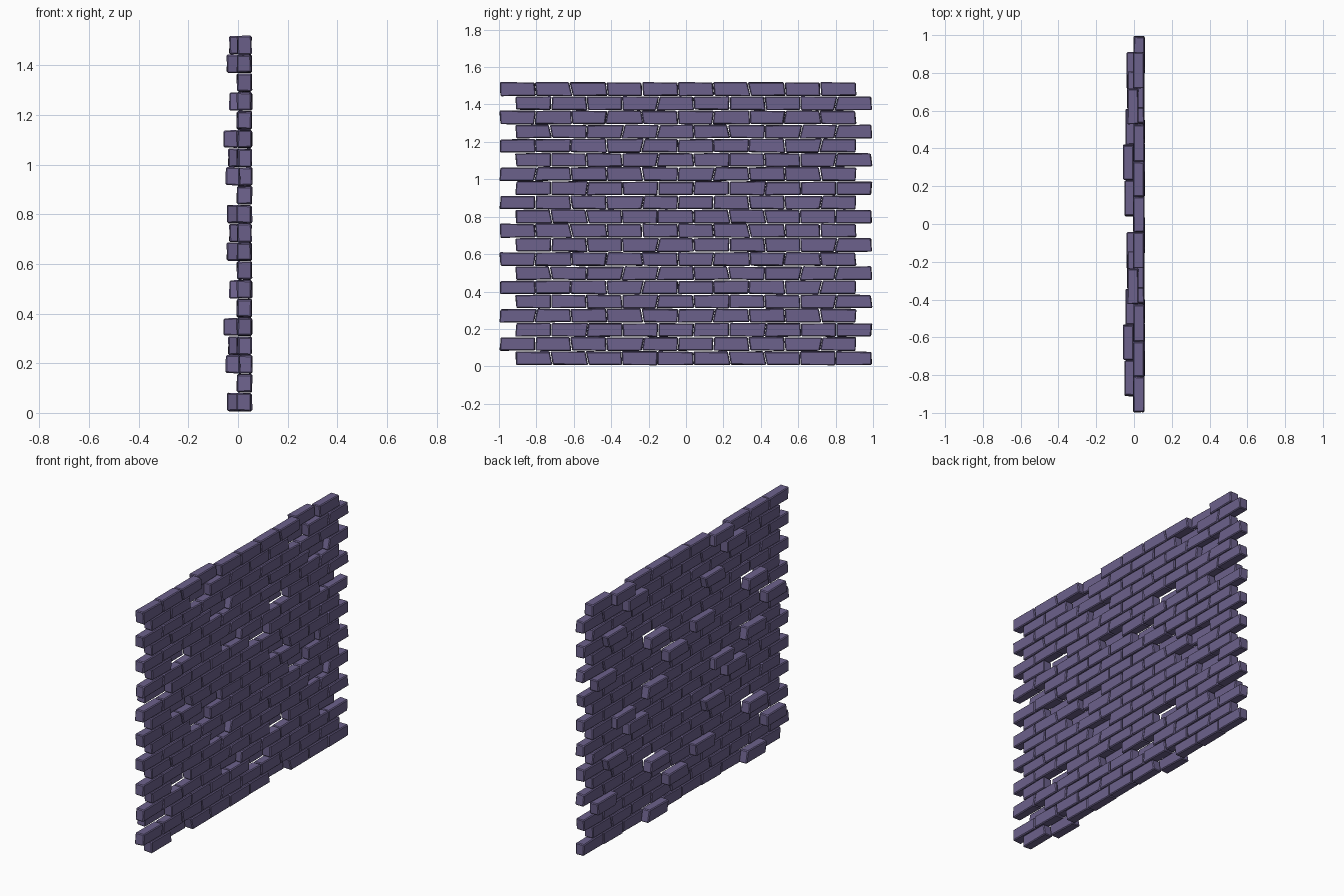
import bpy, bmesh, random
from mathutils import Vector

if "Cube" in bpy.data.objects:
    bpy.data.objects.remove(bpy.data.objects["Cube"])

random.seed(7)
PITCH_Y, PITCH_Z = 0.1905, 0.0757     # brick spacing along and up the wall
COLS, ROWS = 5, 10                    # one repeating tile of bricks
DEPTH = 0.058
# bricks pushed out of the back face: (row, column) -> back x
PUSHED = {(0, 1): -0.045, (2, 0): -0.05, (3, 4): -0.04, (4, 1): -0.059,
          (6, 3): -0.036, (8, 2): -0.046, (9, 3): -0.035}


def jit(a):
    return random.uniform(-a, a)


def add_brick(bm, x0, y_left, y_right, z0, z1):
    """Slightly crooked six-sided block; y_left / y_right are (bottom, top) pairs."""
    part = bmesh.new()
    bmesh.ops.create_cube(part, size=1)
    for v in part.verts:
        sx, sy, sz = (c > 0 for c in v.co)
        y = (y_right if sy else y_left)[sz]
        v.co = Vector((x0 + DEPTH * sx + jit(0.002),
                       y + jit(0.002),
                       (z1 if sz else z0) + jit(0.0025)))
    bmesh.ops.bevel(part, geom=part.edges[:], offset=0.005, segments=1,
                    affect='EDGES', profile=0.5)
    tmp = bpy.data.meshes.new("tmp")
    part.to_mesh(tmp)
    part.free()
    bm.from_mesh(tmp)
    bpy.data.meshes.remove(tmp)


# one tile of bricks in running bond
bm = bmesh.new()
for r in range(ROWS):
    start = -0.911 if r % 2 == 0 else -0.995
    z0 = 0.008 + r * PITCH_Z
    # leaning joints shared by neighbouring bricks
    joints = []
    for c in range(COLS + 1):
        edge = c in (0, COLS)
        lean = jit(0.004 if edge else 0.009)
        y = start + c * PITCH_Y + (0 if edge else jit(0.003))
        joints.append((y - lean, y + lean))
    joints[COLS] = tuple(y + COLS * PITCH_Y for y in joints[0])
    for c in range(COLS):
        gap = 0.0015
        left = [y + gap for y in joints[c]]
        right = [y - gap for y in joints[c + 1]]
        x0 = PUSHED.get((r, c), -0.003 + jit(0.002))
        add_brick(bm, x0, left, right, z0, z0 + 0.0715)

mesh = bpy.data.meshes.new("brick_wall")
bm.to_mesh(mesh)
bm.free()
wall = bpy.data.objects.new("brick_wall", mesh)
bpy.context.collection.objects.link(wall)

# repeat the tile twice along and twice up
for name, off in (("along", (0, COLS * PITCH_Y, 0)), ("up", (0, 0, ROWS * PITCH_Z))):
    m = wall.modifiers.new(name, 'ARRAY')
    m.count = 2
    m.use_relative_offset = False
    m.use_constant_offset = True
    m.constant_offset_displace = off

# purple brick colour
mat = bpy.data.materials.new("purple_brick")
mat.diffuse_color = (0.15, 0.12, 0.26, 1)
mat.use_nodes = True
mat.node_tree.nodes["Principled BSDF"].inputs["Base Color"].default_value = mat.diffuse_color
mesh.materials.append(mat)
